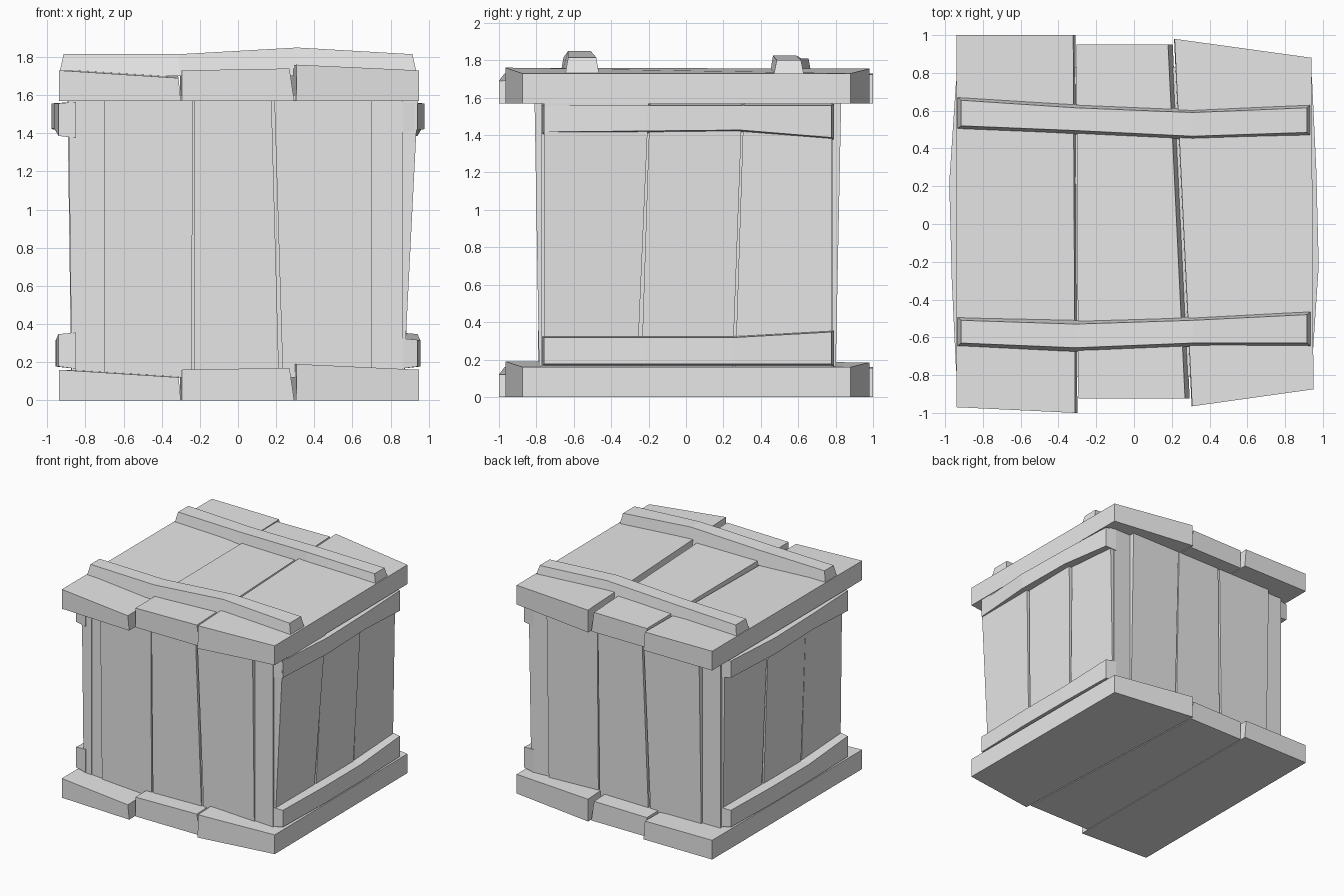
import bpy, bmesh

cube = bpy.data.objects.get("Cube")
if cube:
    bpy.data.objects.remove(cube, do_unlink=True)

wood = bpy.data.materials.new("grey_wood")
wood.use_nodes = True
GREY = (0.8, 0.8, 0.8, 1)
wood.diffuse_color = GREY
wood.node_tree.nodes["Principled BSDF"].inputs["Base Color"].default_value = GREY


def loft(name, rings, turn=1):
    """Skin four-cornered rings; turn=-1 spins the part half a turn about z."""
    bm = bmesh.new()
    loops = [[bm.verts.new((x * turn, y * turn, z)) for x, y, z in r] for r in rings]
    for a, b in zip(loops, loops[1:]):
        for i in range(4):
            j = (i + 1) % 4
            bm.faces.new((a[i], a[j], b[j], b[i]))
    bm.faces.new(loops[0])
    bm.faces.new(loops[-1])
    bmesh.ops.recalc_face_normals(bm, faces=bm.faces)
    mesh = bpy.data.meshes.new(name)
    bm.to_mesh(mesh)
    bm.free()
    mesh.materials.append(wood)
    obj = bpy.data.objects.new(name, mesh)
    bpy.context.collection.objects.link(obj)
    return obj


def slab_board(name, z, plan, heights, lean):
    """Board of the lid or base; lean shifts the left and right sides of its top."""
    bottom = [(x, y, z) for x, y in plan]
    shift = (lean[0], lean[1], lean[1], lean[0])
    top = [(x + s, y, z + h) for (x, y), s, h in zip(plan, shift, heights)]
    loft(name, [bottom, top])


def batten(name, stations):
    """Bent strip on the lid: stations are x, near y, far y, top z."""
    rings = []
    for i, (x, y0, y1, z) in enumerate(stations):
        inset = 0.025 if i == 0 else -0.025 if i == len(stations) - 1 else 0
        rings.append([(x, y0, 1.70), (x + inset, y0 + 0.02, z),
                      (x + inset, y1 - 0.02, z), (x, y1, 1.70)])
    loft(name, rings)


def rail(name, stations, turn):
    """Bent side rail: stations are y, outer x, low z, high z."""
    rings = []
    for i, (y, x, z0, z1) in enumerate(stations):
        inset = 0.012 if i == 0 else -0.012 if i == len(stations) - 1 else 0
        rings.append([(0.85, y, z0), (x, y + inset, z0 + 0.012),
                      (x, y + inset, z1 - 0.008), (0.85, y, z1)])
    loft(name, rings, turn)


# Inner box, seen at the corners and in the gaps
B, T = 0.12, 1.60
loft("inner_box", [[(-.865, -.775, z), (.865, -.775, z), (.865, .785, z), (-.865, .785, z)]
                   for z in (B, T)])

# Base and lid share the same three uneven boards
for part, z in (("base", 0), ("lid", 1.57)):
    slab_board(part + "_left_board", z,
               [(-.94, -.97), (-.30, -1), (-.31, 1), (-.94, 1)],
               (.16, .12, .155, .16), (0, -.012))
    slab_board(part + "_middle_board", z,
               [(-.295, -.925), (.295, -.925), (.205, .95), (-.305, .95)],
               (.16, .17, .165, .16), (0, -.025))
    slab_board(part + "_right_board", z,
               [(.305, -.965), (.95, -.875), (.94, .88), (.212, .98)],
               (.19, .16, .16, .185), (.003, 0))

# Lid battens
batten("front_batten", [(-.94, -.65, -.49, 1.815), (-.31, -.675, -.51, 1.815),
                        (.31, -.65, -.49, 1.85), (.94, -.65, -.46, 1.815)])
batten("back_batten", [(-.94, .50, .675, 1.81), (-.31, .475, .635, 1.81),
                       (.31, .445, .61, 1.825), (.94, .465, .635, 1.80)])

# Front and back wall boards: bottom left, bottom right, top left, top right
front_boards = {"left": (-.70, -.245, -.70, -.235), "middle": (-.232, .215, -.228, .175),
                "right": (.235, .70, .19, .70)}
for side, turn in (("front", 1), ("back", -1)):
    low, high = (.785, .81) if turn == 1 else (.80, .83)
    for place, (b0, b1, t0, t1) in front_boards.items():
        loft(f"{side}_wall_{place}_board",
             [[(b0, -.7, B), (b1, -.7, B), (b1, -low, B), (b0, -low, B)],
              [(t0, -.7, T), (t1, -.7, T), (t1, -high, T), (t0, -high, T)]], turn)

# Side wall boards: the same corners along y, then outer x at bottom and top
side_boards = {"near": (-.76, -.262, -.76, -.198), "middle": (-.24, .248, -.192, .302),
               "far": (.262, .78, .31, .78)}
outer = {"right": {"near": (.87, .945), "middle": (.875, .925), "far": (.875, .90)},
         "left": {"near": (.872, .89), "middle": (.875, .895), "far": (.872, .89)}}
for side, turn in (("right", 1), ("left", -1)):
    for place, (b0, b1, t0, t1) in side_boards.items():
        low, high = outer[side][place]
        loft(f"{side}_wall_{place}_board",
             [[(.8, b0, B), (.8, b1, B), (low, b1, B), (low, b0, B)],
              [(.8, t0, T), (.8, t1, T), (high, t1, T), (high, t0, T)]], turn)
    # Side rails, bent outward and kinked near one end
    rail(side + "_upper_rail", [(-.77, .942, 1.405, 1.565), (-.22, .978, 1.41, 1.565),
                                (.29, .965, 1.415, 1.565), (.79, .942, 1.375, 1.565)], turn)
    rail(side + "_lower_rail", [(-.77, .942, .165, .325), (-.22, .957, .165, .325),
                                (.25, .955, .165, .325), (.79, .942, .165, .355)], turn)
